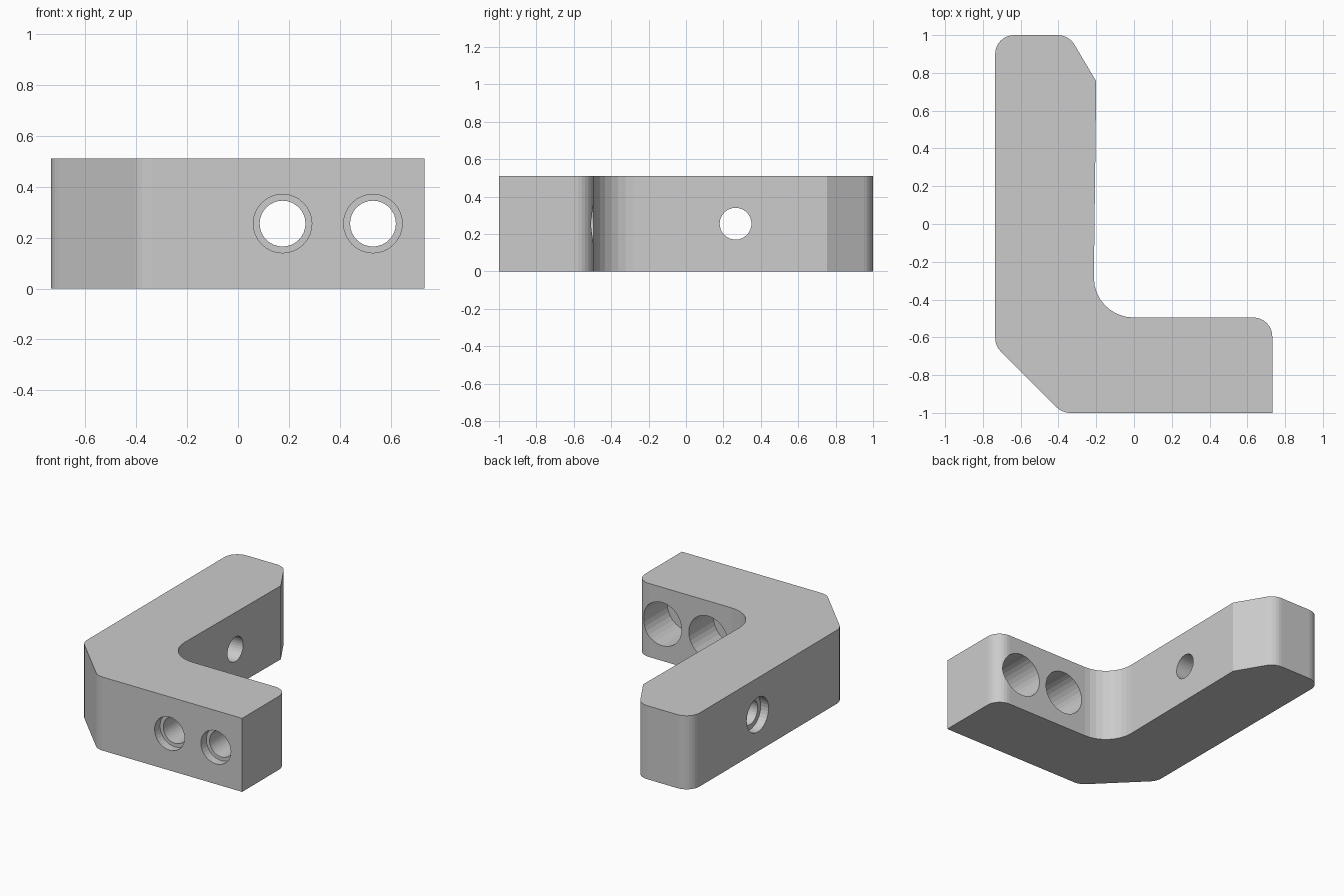
import bpy, bmesh
from math import cos, sin, tan, pi
from mathutils import Vector, Matrix

if "Cube" in bpy.data.objects:
    bpy.data.objects.remove(bpy.data.objects["Cube"])

H = 0.51
MID = H / 2


def make_object(name, bm):
    bmesh.ops.recalc_face_normals(bm, faces=bm.faces)
    mesh = bpy.data.meshes.new(name)
    bm.to_mesh(mesh)
    bm.free()
    obj = bpy.data.objects.new(name, mesh)
    bpy.context.collection.objects.link(obj)
    return obj


def rounded_outline(corners, steps_per_turn=32):
    """Replace each (x, y, radius) corner with a tangent arc."""
    pts = []
    for i, (x, y, r) in enumerate(corners):
        p = Vector((x, y))
        if r == 0:
            pts.append(p)
            continue
        a = (Vector(corners[i - 1][:2]) - p).normalized()
        b = (Vector(corners[(i + 1) % len(corners)][:2]) - p).normalized()
        half = a.angle(b) / 2
        centre = p + (a + b).normalized() * (r / sin(half))
        start = p + a * (r / tan(half)) - centre
        turn = (pi - 2 * half) * (1 if a.x * b.y - a.y * b.x < 0 else -1)
        n = max(3, round(abs(turn) / (2 * pi) * steps_per_turn))
        for k in range(n + 1):
            t = turn * k / n
            pts.append(centre + Vector((start.x * cos(t) - start.y * sin(t),
                                        start.x * sin(t) + start.y * cos(t))))
    return pts


def stepped_cutter(name, sections, matrix, sides=32):
    """Turned solid along local z; sections are (depth, radius)."""
    bm = bmesh.new()
    rings = [[bm.verts.new((r * cos(2 * pi * k / sides), r * sin(2 * pi * k / sides), d))
              for k in range(sides)] for d, r in sections]
    for lo, hi in zip(rings, rings[1:]):
        for k in range(sides):
            j = (k + 1) % sides
            bm.faces.new((lo[k], lo[j], hi[j], hi[k]))
    bm.faces.new(rings[0])
    bm.faces.new(rings[-1])
    bm.transform(matrix)
    obj = make_object(name, bm)
    obj.hide_render = True
    return obj


# L-shaped body, counter-clockwise outline
outline = rounded_outline([
    (-0.735, -0.645, 0.1), (-0.38, -1, 0.1), (0.732, -1, 0), (0.732, -0.495, 0.1),
    (-0.215, -0.495, 0.21), (-0.2, 0.755, 0), (-0.345, 1, 0.1), (-0.735, 1, 0.1)])
bm = bmesh.new()
face = bm.faces.new([bm.verts.new((p.x, p.y, 0)) for p in outline])
top = bmesh.ops.extrude_face_region(bm, geom=[face])["geom"]
bmesh.ops.translate(bm, vec=(0, 0, H), verts=[v for v in top if isinstance(v, bmesh.types.BMVert)])
body = make_object("bracket_body", bm)

# Two screw holes through the short arm: shallow front recess, deep rear bore
along_y = Matrix.Rotation(-pi / 2, 4, 'X')
cutters = [stepped_cutter("short_arm_hole",
                          [(-0.1, 0.115), (0.06, 0.115), (0.06, 0.09),
                           (0.235, 0.09), (0.235, 0.15), (0.7, 0.15)],
                          Matrix.Translation((x, -1, MID)) @ along_y)
           for x in (0.175, 0.53)]

# Screw hole through the long arm, recessed on the outer side
cutters.append(stepped_cutter("long_arm_hole",
                              [(-0.1, 0.12), (0.06, 0.12), (0.06, 0.085), (0.7, 0.085)],
                              Matrix.Translation((-0.735, 0.265, MID))
                              @ Matrix.Rotation(pi / 2, 4, 'Y')))

# Cut the holes
bpy.context.view_layer.objects.active = body
for c in cutters:
    mod = body.modifiers.new("hole", 'BOOLEAN')
    mod.operation = 'DIFFERENCE'
    mod.solver = 'EXACT'
    mod.object = c
    bpy.ops.object.modifier_apply(modifier=mod.name)
    bpy.data.objects.remove(c)
